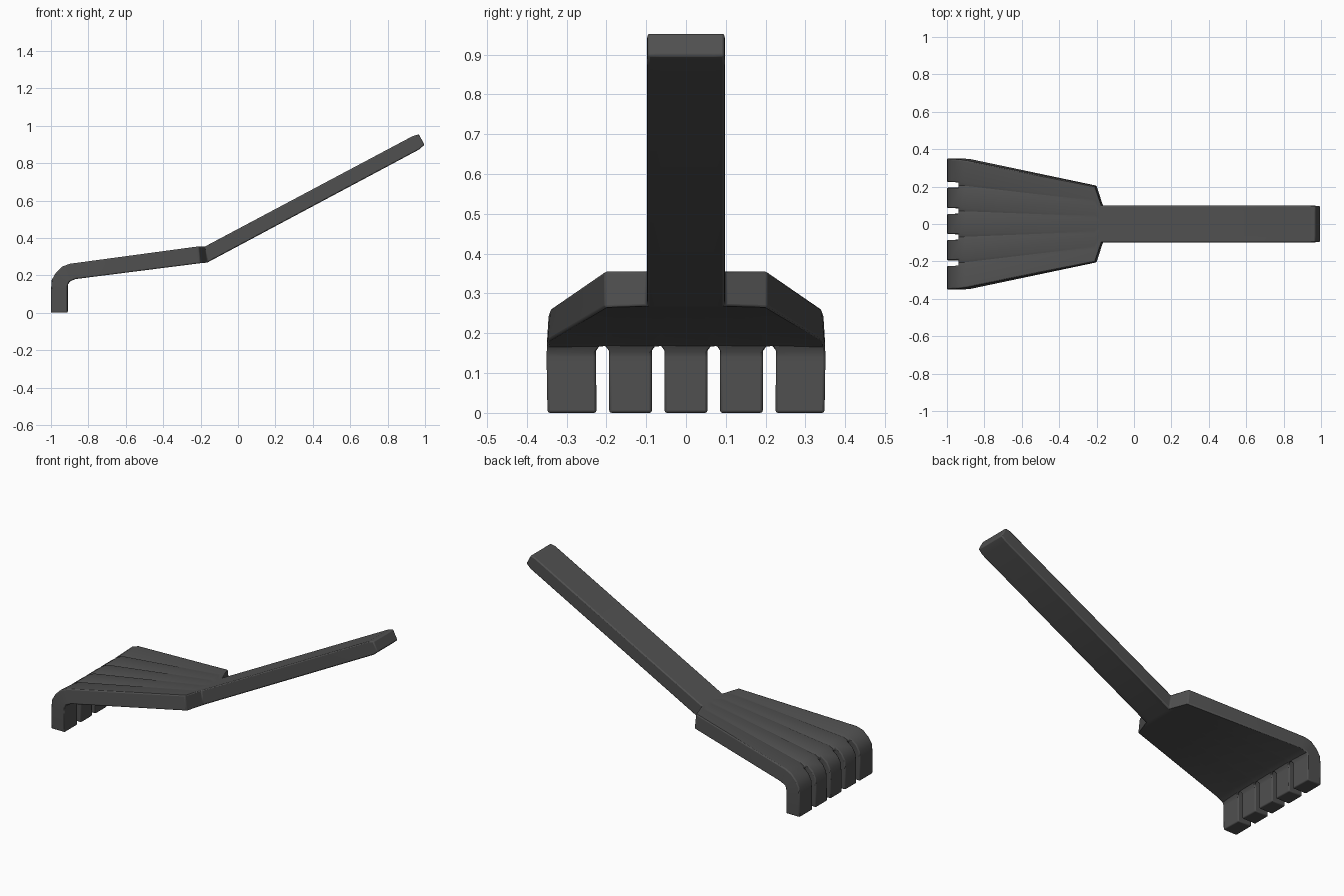
import bpy, bmesh

if "Cube" in bpy.data.objects:
    bpy.data.objects.remove(bpy.data.objects["Cube"])

# Stations along the tool: outer x,z | inner x,z | outer, inner half width | groove depth
STATIONS = [
    (-1.0, 0.0, -0.91, 0.0, 0.348, 0.348, 0),
    (-1.0, 0.12, -0.91, 0.12, 0.35, 0.35, 0),
    (-0.996, 0.175, -0.91, 0.14, 0.349, 0.35, 0),
    (-0.975, 0.212, -0.909, 0.152, 0.347, 0.35, 0),
    (-0.94, 0.247, -0.903, 0.165, 0.345, 0.35, 0.016),   # slots end here
    (-0.90, 0.262, -0.87, 0.180, 0.340, 0.347, 0.012),
    (-0.21, 0.355, -0.20, 0.265, 0.205, 0.205, 0),       # shoulder
    (-0.175, 0.355, -0.165, 0.268, 0.098, 0.098, 0),     # neck
    (0.935, 0.945, 0.967, 0.872, 0.098, 0.098, 0),       # handle
    (0.967, 0.954, 0.997, 0.898, 0.096, 0.096, 0),
]
SLOT_END = 4
SLOTS = (-0.21, -0.07, 0.07, 0.21)

# Columns across the width as (centre, offset, groove factor)
columns = [(-0.35, 0, 0)]
for c in SLOTS:
    columns += [(c, -0.016, 0.45), (c, 0, 1), (c, 0.016, 0.45)]
columns.append((0.35, 0, 0))
NC, NS = len(columns) - 1, len(STATIONS) - 1

bm = bmesh.new()
outer, inner = [], []
for i, (ox, oz, ix, iz, ow, iw, depth) in enumerate(STATIONS):
    narrow = 0.4 if i == SLOT_END else 1
    outer.append([bm.verts.new((ox, (c + d) * ow / 0.35, oz - depth * g))
                  for c, d, g in columns])
    inner.append([bm.verts.new((ix, (c + d * narrow) * iw / 0.35, iz))
                  for c, d, g in columns])


def solid(i, j):
    """True where the sheet has material; the slots separate the tines."""
    if not (0 <= i < NS and 0 <= j < NC):
        return False
    return i >= SLOT_END or j % 3 == 0


def wall(a, b):
    (i, j), (k, l) = a, b
    bm.faces.new((outer[i][j], outer[k][l], inner[k][l], inner[i][j]))


# Thick sheet with walls wherever it ends
for i in range(NS):
    for j in range(NC):
        if not solid(i, j):
            continue
        for s in (outer, inner):
            bm.faces.new((s[i][j], s[i + 1][j], s[i + 1][j + 1], s[i][j + 1]))
        if not solid(i - 1, j):
            wall((i, j), (i, j + 1))
        if not solid(i + 1, j):
            wall((i + 1, j), (i + 1, j + 1))
        if not solid(i, j - 1):
            wall((i, j), (i + 1, j))
        if not solid(i, j + 1):
            wall((i, j + 1), (i + 1, j + 1))

bmesh.ops.delete(bm, geom=[v for v in bm.verts if not v.link_faces], context='VERTS')
bmesh.ops.recalc_face_normals(bm, faces=bm.faces)
mesh = bpy.data.meshes.new("hand_rake")
bm.to_mesh(mesh)
bm.free()
rake = bpy.data.objects.new("hand_rake", mesh)
bpy.context.collection.objects.link(rake)

# Dark grey plastic
mat = bpy.data.materials.new("dark_plastic")
mat.diffuse_color = (0.08, 0.08, 0.08, 1)
mat.use_nodes = True
mat.node_tree.nodes["Principled BSDF"].inputs["Base Color"].default_value = mat.diffuse_color
mesh.materials.append(mat)

# Softened edges
bev = rake.modifiers.new("soft_edges", 'BEVEL')
bev.width = 0.006
bev.segments = 2
bev.limit_method = 'ANGLE'
bev.angle_limit = 0.87

bpy.context.view_layer.objects.active = rake
rake.select_set(True)
bpy.ops.object.shade_smooth_by_angle(angle=0.5)
